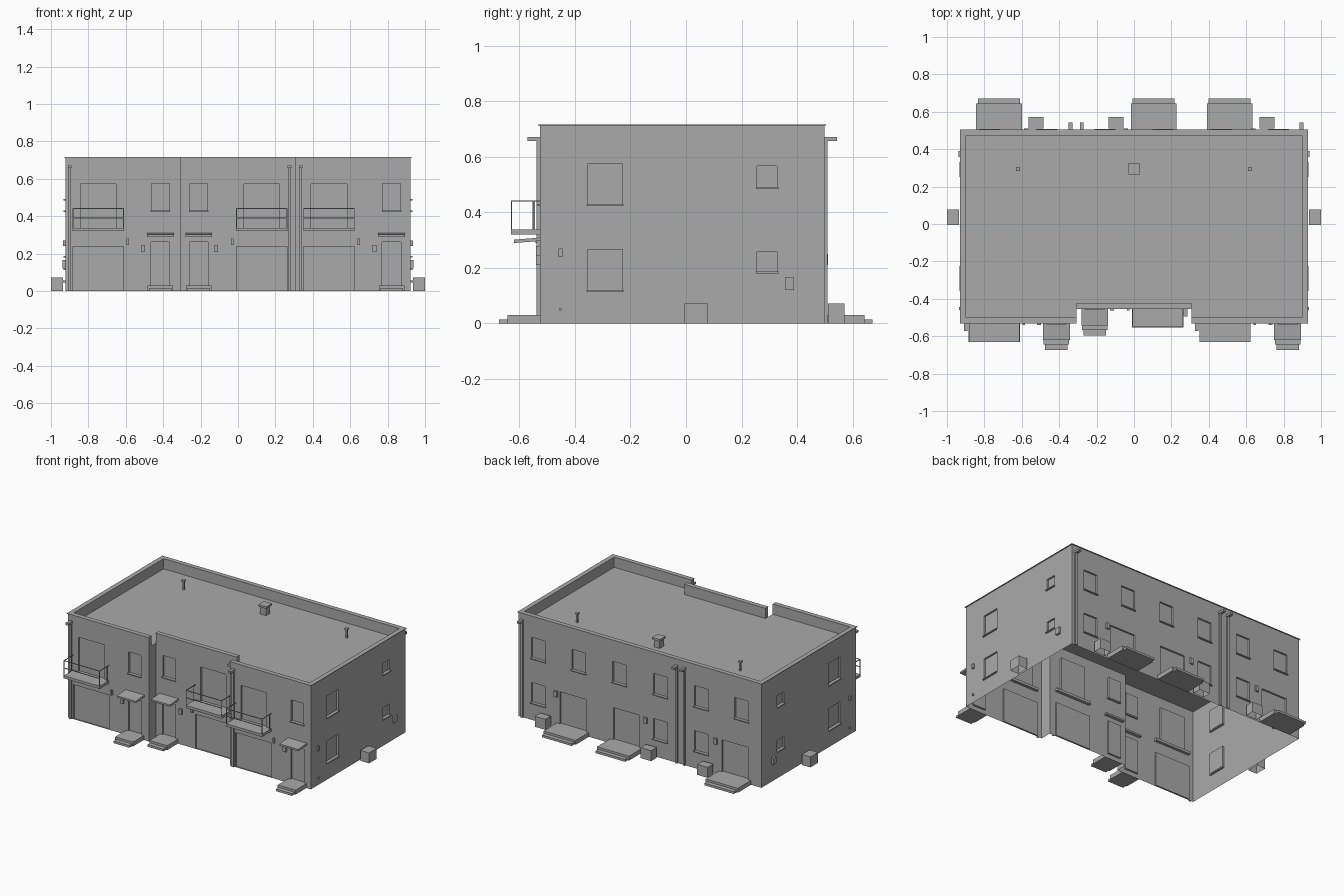
import bpy, bmesh
from mathutils import Vector

cube = bpy.data.objects.get("Cube")
if cube:
    bpy.data.objects.remove(cube, do_unlink=True)

grey = bpy.data.materials.new("plain_grey")
grey.use_nodes = True
grey.diffuse_color = (0.4, 0.4, 0.4, 1)
grey.node_tree.nodes["Principled BSDF"].inputs["Base Color"].default_value = (0.4, 0.4, 0.4, 1)

# Main dimensions
WX, BACK, FLANK, MID, JOG = 0.923, 0.499, -0.527, -0.449, 0.308
ROOF, TOP, CAP, THICK = 0.647, 0.713, 0.717, 0.026


def finish(name, bm):
    mesh = bpy.data.meshes.new(name)
    bm.to_mesh(mesh)
    bm.free()
    mesh.materials.append(grey)
    obj = bpy.data.objects.new(name, mesh)
    bpy.context.collection.objects.link(obj)
    return obj


def box(name, x0, x1, y0, y1, z0, z1, open_bottom=False, drop=0.0):
    """Box between limits; drop lowers its front edge."""
    bm = bmesh.new()
    bmesh.ops.create_cube(bm, size=1)
    for v in bm.verts:
        front = v.co.y < 0
        v.co = Vector((x1 if v.co.x > 0 else x0, y0 if front else y1, z1 if v.co.z > 0 else z0))
        if front:
            v.co.z -= drop
    if open_bottom:
        bmesh.ops.delete(bm, geom=[f for f in bm.faces if f.normal.z < -0.5], context='FACES')
    return finish(name, bm)


def wall(bm, a, b, z0, z1, openings=()):
    """Wall from a to b, outside on the right; openings are (centre, width, z0, z1) recesses."""
    a, b = Vector((*a, 0)), Vector((*b, 0))
    along = (b - a).normalized()
    inward = Vector((-along.y, along.x, 0)) * 0.012
    start = a.x if abs(along.x) > 0.5 else a.y
    holes = [(abs(c - start) - w / 2, abs(c - start) + w / 2, lo, hi) for c, w, lo, hi in openings]
    us = sorted({0, (b - a).length} | {h[i] for h in holes for i in (0, 1)})
    zs = sorted({z0, z1} | {h[i] for h in holes for i in (2, 3)})

    def point(u, z, deep=0):
        return a + along * u + inward * deep + Vector((0, 0, z))

    def face(points):
        bm.faces.new([bm.verts.new(p) for p in points])

    for u0, u1 in zip(us, us[1:]):
        for lo, hi in zip(zs, zs[1:]):
            u, z = (u0 + u1) / 2, (lo + hi) / 2
            if not any(h[0] < u < h[1] and h[2] < z < h[3] for h in holes):
                face([point(u0, lo), point(u1, lo), point(u1, hi), point(u0, hi)])
    for u0, u1, lo, hi in holes:
        ring = [(u0, lo), (u1, lo), (u1, hi), (u0, hi)]
        face([point(*p, 1) for p in ring])
        for p, q in zip(ring, ring[1:] + ring[:1]):
            face([point(*p), point(*q), point(*q, 1), point(*p, 1)])


# Front units: garage centre, entrance centre, wall plane, lamp side
units = [(-0.747, -0.415, FLANK, 1), (0.127, -0.21, MID, -1), (0.487, 0.821, FLANK, 1)]
UP, SMALL_UP, LOW, SMALL_LOW = (0.43, 0.575), (0.492, 0.567), (0.12, 0.266), (0.187, 0.26)


def front_openings(unit):
    g, e = unit[:2]
    return [(g, 0.272, 0, 0.237), (g, 0.192, 0.338, 0.573),
            (e, 0.1, 0.03, 0.262), (e, 0.095, *UP)]


side_windows = [(-0.292, 0.125, *UP), (-0.292, 0.125, *LOW),
                (0.292, 0.073, *SMALL_UP), (0.292, 0.073, *SMALL_LOW)]
back_windows = [(s * c, 0.106, 0.427, 0.567) for c in (0.155, 0.466, 0.773) for s in (-1, 1)]
back_windows += [(c, 0.106, 0.12, 0.257) for c in (0.773, -0.155, -0.466)]
back_doors = [(c, 0.197, 0.03, 0.25) for c in (-0.722, 0.105, 0.511)]

# Outer shell with recessed doors and windows
shell = bmesh.new()
wall(shell, (-WX, FLANK), (-JOG, FLANK), 0, TOP, front_openings(units[0]))
wall(shell, (-JOG, FLANK), (-JOG, MID), 0, ROOF)
wall(shell, (-JOG, MID), (JOG, MID), 0, TOP, front_openings(units[1]))
wall(shell, (JOG, MID), (JOG, FLANK), 0, ROOF)
wall(shell, (JOG, FLANK), (WX, FLANK), 0, TOP, front_openings(units[2]))
wall(shell, (WX, FLANK), (WX, BACK), 0, TOP, side_windows)
wall(shell, (WX, BACK), (-WX, BACK), 0, TOP, back_windows + back_doors)
wall(shell, (-WX, BACK), (-WX, FLANK), 0, TOP, side_windows)

# Inner faces and open ends of the parapet
ix, iy, ib, im = WX - THICK, FLANK + THICK, BACK - THICK, MID + THICK
for p, q in [((-ix, iy), (-ix, ib)), ((-ix, ib), (ix, ib)), ((ix, ib), (ix, iy)),
             ((ix, iy), (JOG, iy)), ((JOG, iy), (JOG, FLANK)),
             ((-JOG, FLANK), (-JOG, iy)), ((-JOG, iy), (-ix, iy)),
             ((JOG, im), (-JOG, im)), ((-JOG, im), (-JOG, MID)), ((JOG, MID), (JOG, im))]:
    wall(shell, p, q, ROOF, TOP)

# Flat roof
outline = [(-WX, FLANK), (-JOG, FLANK), (-JOG, MID), (JOG, MID),
           (JOG, FLANK), (WX, FLANK), (WX, BACK), (-WX, BACK)]
shell.faces.new([shell.verts.new((x, y, ROOF)) for x, y in outline])
bmesh.ops.remove_doubles(shell, verts=shell.verts, dist=0.0001)
finish("building_shell", shell)

# Parapet capping
o = 0.006
box("back_capping", -WX - o, WX + o, ib, BACK + o, TOP, CAP)
box("middle_capping", -JOG, JOG, MID - o, im, TOP, CAP)
for s, side in ((-1, "right"), (1, "left")):
    x0, x1 = sorted((s * ix, s * (WX + o)))
    box(side + "_capping", x0, x1, iy, ib, TOP, CAP)
    x0, x1 = sorted((s * JOG, s * (WX + o)))
    box(side + "_front_capping", x0, x1, FLANK - o, iy, TOP, CAP)

# Window sills
for c, w, lo, hi in back_windows:
    box("back_sill", c - w / 2 - 0.004, c + w / 2 + 0.004, BACK - 0.01, BACK + 0.01, lo - 0.007, lo)
for s in (-1, 1):
    for c, w, lo, hi in side_windows:
        x0, x1 = sorted((s * (WX - 0.01), s * (WX + 0.01)))
        box("side_sill", x0, x1, c - w / 2 - 0.004, c + w / 2 + 0.004, lo - 0.007, lo)

# Front units: balcony, awning, steps, sill and wall boxes
for g, e, y, s in units:
    x0, x1, out, t = g - 0.137, g + 0.137, y - 0.104, 0.004
    box("balcony_slab", x0, x1, out, y + 0.02, 0.32, 0.338)
    for x in (x0, x1 - t):
        for py in (out, y - 0.022):
            box("balcony_post", x, x + t, py, py + t, 0.338, 0.439)
        box("balcony_side_rail", x, x + t, out, y, 0.439, 0.443)
    for z in (0.388, 0.439):
        box("balcony_front_rail", x0, x1, out, out + t, z, z + t)
    box("awning", e - 0.072, e + 0.072, y - 0.093, y + 0.02, 0.299, 0.311, drop=0.009)
    box("front_landing", e - 0.068, e + 0.068, y - 0.117, y, 0, 0.03)
    box("front_step", e - 0.06, e + 0.06, y - 0.146, y - 0.117, 0, 0.015)
    box("front_sill", e - 0.052, e + 0.052, y - 0.01, y + 0.01, 0.423, 0.43)
    m = e - s * 0.092
    box("mailbox", m - 0.011, m + 0.011, y - 0.013, y, 0.21, 0.247)
    m = g + s * 0.158
    box("front_lamp", m - 0.006, m + 0.006, y - 0.013, y, 0.247, 0.28)

# Back steps, wall lamps and ground cooling units
for c, w, lo, hi in back_doors:
    box("back_landing", c - 0.122, c + 0.122, BACK, 0.643, 0, 0.03)
    box("back_step", c - 0.112, c + 0.112, 0.643, 0.672, 0, 0.015)
for c in (0.637, -0.045, -0.576):
    box("back_lamp", c - 0.012, c + 0.012, BACK, BACK + 0.012, 0.21, 0.25)
for c in (-0.525, -0.095, 0.71):
    box("back_cooling_unit", c - 0.04, c + 0.04, BACK + 0.012, 0.571, 0, 0.072, True)
for s in (-1, 1):
    def side_box(name, depth, y0, y1, z0, z1, gap=0.0, opened=False):
        x0, x1 = sorted((s * (WX + gap), s * (WX + depth)))
        box(name, x0, x1, y0, y1, z0, z1, opened)
    side_box("side_cooling_unit", 0.077, -0.005, 0.078, 0, 0.072, 0.012, True)
    side_box("meter_box", 0.015, 0.357, 0.39, 0.12, 0.165)
    side_box("side_lamp", 0.012, -0.46, -0.445, 0.24, 0.27)
    side_box("side_tap", 0.012, -0.456, -0.449, 0.046, 0.056)

# Downspouts with outlet heads under the parapet
for x, y, d in [(-0.9, FLANK, -1), (0.275, MID, -1), (0.335, FLANK, -1),
                (-0.34, BACK, 1), (-0.28, BACK, 1), (0.895, BACK, 1)]:
    y0, y1 = sorted((y, y + d * 0.011))
    box("downspout", x - 0.007, x + 0.007, y0, y1, 0, 0.657)
    y0, y1 = sorted((y, y + d * 0.045))
    box("outlet_head", x - 0.01, x + 0.01, y0, y1, 0.657, 0.672)

# Roof vents and chimney
for x in (-0.62, 0.62):
    box("vent_pipe", x - 0.006, x + 0.006, 0.289, 0.301, ROOF, ROOF + 0.058)
    box("vent_cap", x - 0.011, x + 0.011, 0.284, 0.306, ROOF + 0.058, ROOF + 0.066)
box("chimney", -0.022, 0.022, 0.273, 0.317, ROOF, ROOF + 0.052)
box("chimney_cap", -0.03, 0.03, 0.265, 0.325, ROOF + 0.052, ROOF + 0.066)
